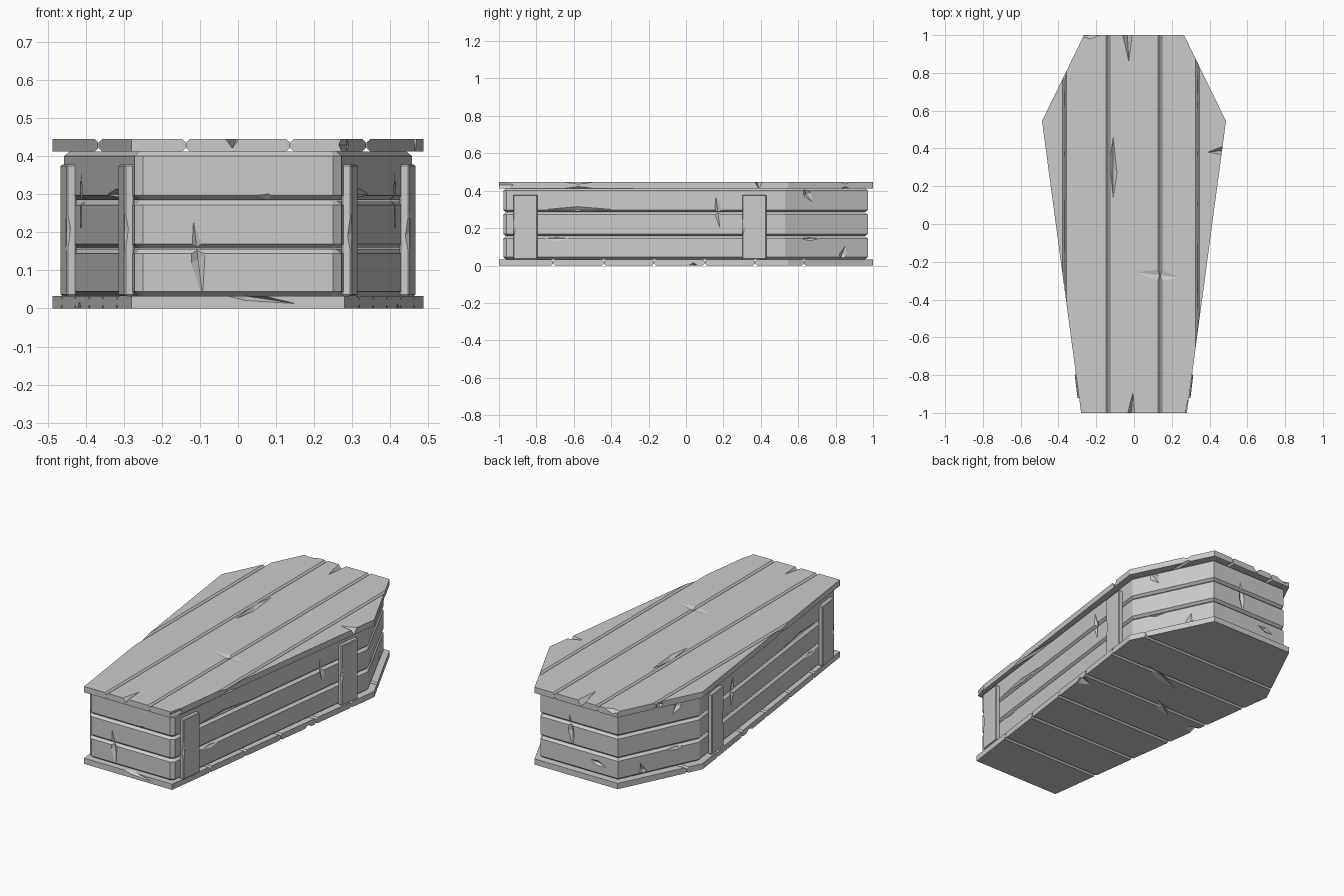
import bpy, bmesh
from mathutils import Vector as V

if "Cube" in bpy.data.objects:
    bpy.data.objects.remove(bpy.data.objects["Cube"])

OUTLINE = [(-.28, -1), (.28, -1), (.487, .545), (.265, 1), (-.265, 1), (-.487, .545)]
WALL = [(-.25, -.977), (.25, -.977), (.272, -.96), (.457, .53), (.247, .972),
        (-.247, .972), (-.457, .53), (-.272, -.96)]


def finish(name, bm):
    bmesh.ops.recalc_face_normals(bm, faces=bm.faces[:])
    me = bpy.data.meshes.new(name)
    bm.to_mesh(me)
    bm.free()
    ob = bpy.data.objects.new(name, me)
    bpy.context.collection.objects.link(ob)
    return ob


def gouge(ob, marks):
    """Cut diamond-shaped cracks: centre, half length, half width, half depth."""
    bm = bmesh.new()
    for c, l, w, d in marks:
        c, l, w, d = V(c), V(l), V(w), V(d)
        p = [bm.verts.new(q) for q in (c + l, c + w, c - l, c - w, c + d, c - d)]
        for i in range(4):
            bm.faces.new((p[i], p[(i + 1) % 4], p[4]))
            bm.faces.new((p[(i + 1) % 4], p[i], p[5]))
    cutter = finish(ob.name + "_cutter", bm)
    cutter.hide_render = True
    mod = ob.modifiers.new("cracks", 'BOOLEAN')
    mod.operation, mod.object, mod.solver = 'DIFFERENCE', cutter, 'EXACT'
    bpy.context.view_layer.objects.active = ob
    bpy.ops.object.modifier_apply(modifier=mod.name)
    bpy.data.objects.remove(cutter)


def plank_panel(name, z0, z1, axis, cuts, bev=.01):
    """Coffin-shaped slab split into planks with V grooves between them."""
    out = bmesh.new()
    limits = [-2] + cuts + [2]
    n = V((1, 0, 0)) if axis == 0 else V((0, 1, 0))
    for lo, hi in zip(limits, limits[1:]):
        bm = bmesh.new()
        f = bm.faces.new([bm.verts.new((x, y, z0)) for x, y in OUTLINE])
        ext = bmesh.ops.extrude_face_region(bm, geom=[f])
        bmesh.ops.translate(bm, vec=(0, 0, z1 - z0),
                            verts=[g for g in ext['geom'] if isinstance(g, bmesh.types.BMVert)])
        for lim, s in ((lo + .0006, -1), (hi - .0006, 1)):
            if abs(lim) > 1.5:
                continue
            bmesh.ops.bisect_plane(bm, geom=bm.verts[:] + bm.edges[:] + bm.faces[:],
                                   plane_co=n * lim, plane_no=n * s, clear_outer=True)
            bmesh.ops.holes_fill(bm, edges=[e for e in bm.edges if e.is_boundary])
        bmesh.ops.recalc_face_normals(bm, faces=bm.faces[:])
        edges = [e for e in bm.edges
                 if abs(e.verts[0].co.z - e.verts[1].co.z) < 1e-5 and
                 any(all(abs(v.co[axis] - k) < 1e-4 for v in e.verts)
                     for k in (lo + .0006, hi - .0006))]
        bmesh.ops.bevel(bm, geom=edges, offset=bev, segments=1, affect='EDGES')
        me = bpy.data.meshes.new("tmp")
        bm.to_mesh(me)
        bm.free()
        out.from_mesh(me)
        bpy.data.meshes.remove(me)
    return finish(name, out)


def inset(pts, d):
    res = []
    for i, p in enumerate(pts):
        p, a, b = V(p), V(pts[i - 1]), V(pts[(i + 1) % len(pts)])
        u, w = (p - a).normalized(), (b - p).normalized()
        n1, n2 = V((-u.y, u.x)), V((-w.y, w.x))
        res.append(p + (n1 + n2) * d / (1 + n1.dot(n2)))
    return res


# lid of lengthwise planks, with splits at both ends and cracks on top
lid = plank_panel("lid", .412, .446, 0, [-.367, -.137, .137, .337])
T = .446
gouge(lid, [
    ((-.015, -1, T), (-.01, -.11, 0), (.018, 0, 0), (0, 0, .025)),
    ((-.035, 1, T), (.008, -.14, 0), (.025, 0, 0), (0, 0, .03)),
    ((-.11, .3, T), (0, .16, 0), (.02, -.03, 0), (0, 0, .02)),
    ((.13, -.27, T), (.12, -.015, 0), (.01, .03, 0), (0, 0, .008)),
    ((.48, .39, T), (-.09, -.01, 0), (0, .025, 0), (0, 0, .04)),
    ((-.40, .79, .43), (.045, -.02, 0), (.02, .05, 0), (0, 0, .06)),
    ((-.23, 1, T), (.06, .004, 0), (0, .02, 0), (0, 0, .02)),
    ((.285, -1, .43), (-.02, .0, 0), (0, .1, 0), (0, 0, .05)),
])

# base of crosswise planks
base = plank_panel("base", 0, .033, 1, [-.71, -.44, -.17, .10, .37, .63])
gouge(base, [
    ((.02, -1, .033), (.13, 0, -.02), (0, .025, 0), (0, 0, .012)),
    ((.1, .35, 0), (.14, .05, 0), (-.01, .03, 0), (0, 0, .012)),
    ((-.12, .1, 0), (.08, .05, 0), (-.01, .03, 0), (0, 0, .012)),
    ((.40, .04, 0), (.06, 0, 0), (0, .035, 0), (0, 0, .02)),
    ((-.41, .02, 0), (.06, 0, 0), (0, .035, 0), (0, 0, .02)),
])

# three stacked bevelled wall rings, hollow inside
bm = bmesh.new()
B = .012
for z0, z1 in ((.033, .156), (.157, .284), (.285, .4125)):
    prof = [(B * 1.2, z0), (0, z0 + B), (0, z1 - B), (B * 1.2, z1), (.04, z1), (.04, z0)]
    loops = [[bm.verts.new((p.x, p.y, z)) for p in inset(WALL, d)] for d, z in prof]
    for a, b in zip(loops, loops[1:] + loops[:1]):
        for i in range(len(a)):
            j = (i + 1) % len(a)
            bm.faces.new((a[i], a[j], b[j], b[i]))
walls = finish("walls", bm)
marks = [
    ((-.105, -.977, .13), (-.012, 0, .1), (.018, 0, .01), (0, .014, 0)),
    ((.08, -.977, .287), (.045, 0, -.008), (0, 0, .014), (0, .012, 0)),
    ((.05, .972, .24), (.01, 0, .09), (.018, 0, 0), (0, .014, 0)),
    ((-.12, .972, .1), (.05, 0, .01), (0, 0, .015), (0, .012, 0)),
]
for s in (1, -1):
    marks += [
        ((.413 * s, .17, .29), (0, .012, -.09), (0, .022, .01), (.014, 0, 0)),
        ((.32 * s, -.58, .30), (.023 * s, .19, 0), (0, 0, .016), (.012, 0, 0)),
        ((.306 * s, -.69, .145), (.009 * s, .07, 0), (0, 0, .015), (.01, 0, 0)),
        ((.40 * s, .65, .38), (-.012 * s, .025, -.04), (-.01 * s, .02, .01), (.014, .007 * s, 0)),
        ((.397 * s, .66, .145), (-.03 * s, .06, 0), (0, 0, .015), (.01, .005 * s, 0)),
        ((.31 * s, .84, .06), (-.006 * s, .012, .045), (-.01 * s, .02, 0), (.014, .007 * s, 0)),
    ]
gouge(walls, marks)

# upright battens fixed to the long sides
t = V((.185, 1.49, 0)).normalized()
n = V((t.y, -t.x, 0))
for s, side in ((1, "right"), (-1, "left")):
    for y, label in ((-.857, "foot"), (.367, "shoulder")):
        c = V((.272 + .185 * (y + .96) / 1.49, y, 0))
        bm = bmesh.new()
        vs = []
        for z in (.033, .378):
            for du, dn in ((-.064, -.005), (.064, -.005), (.064, .022), (-.064, .022)):
                p = c + t * du + n * dn
                vs.append(bm.verts.new((p.x * s, p.y, z)))
        bm.faces.new(vs[:4])
        bm.faces.new(vs[4:])
        for i in range(4):
            j = (i + 1) % 4
            bm.faces.new((vs[i], vs[j], vs[j + 4], vs[i + 4]))
        bmesh.ops.recalc_face_normals(bm, faces=bm.faces[:])
        bmesh.ops.bevel(bm, geom=bm.edges[:], offset=.004, segments=1, affect='EDGES')
        batten = finish(f"{label}_batten_{side}", bm)
        # chipped front edge
        e = c - t * .064 + n * .022
        gouge(batten, [((e.x * s, e.y, .2), (0, 0, .07), (.012, .0, .01), (0, .012, 0))])
